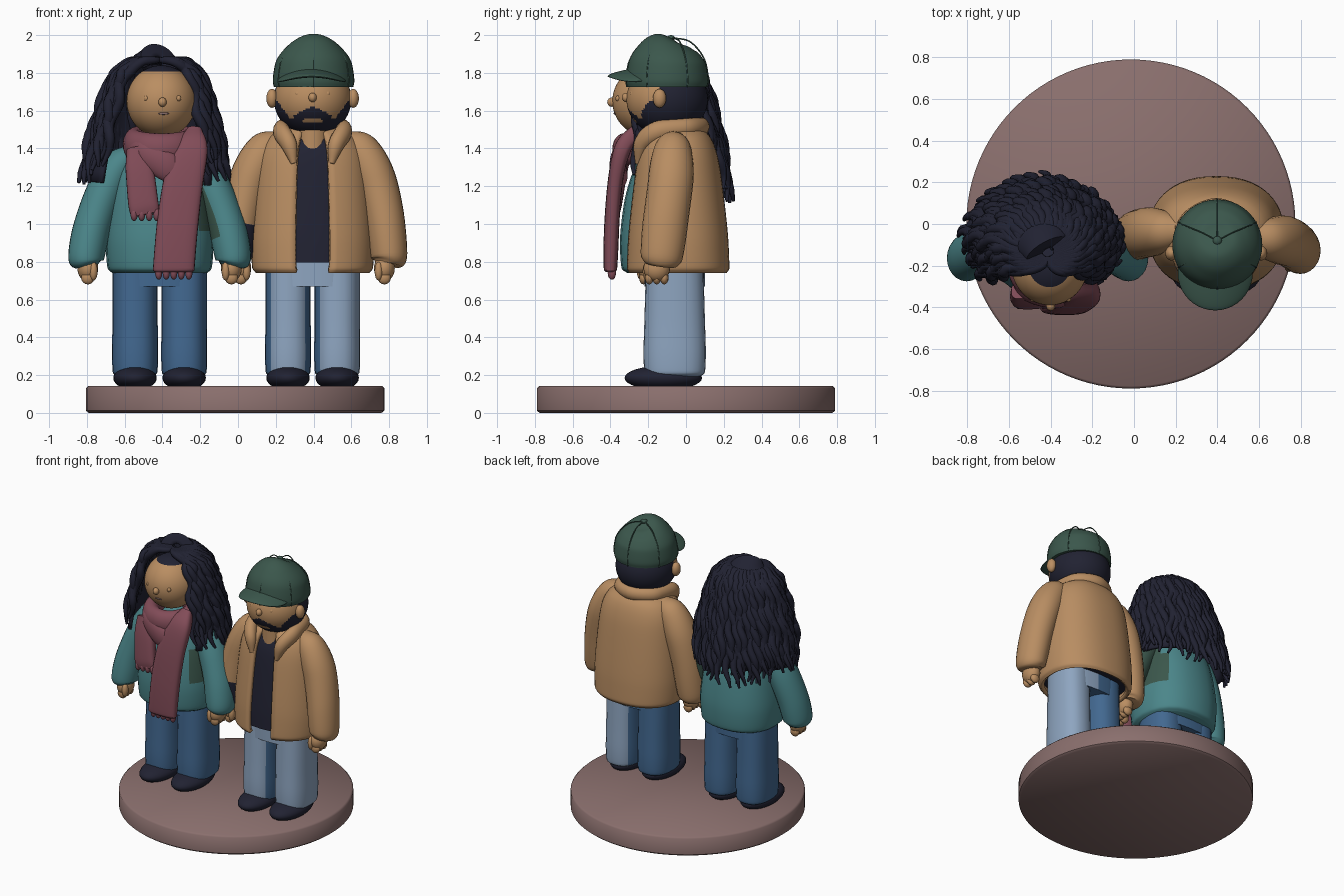
import bpy
import bmesh
import math
import random
from mathutils import Vector, Matrix

if "Cube" in bpy.data.objects:
    bpy.data.objects.remove(bpy.data.objects["Cube"])
random.seed(4)


def material(name, *rgb):
    linear = [((c / 255 + 0.055) / 1.055) ** 2.4 for c in rgb] + [1]
    mat = bpy.data.materials.new(name)
    mat.use_nodes = True
    mat.diffuse_color = linear
    mat.node_tree.nodes["Principled BSDF"].inputs["Base Color"].default_value = linear
    return mat


stone = material("dusty_brown", 138, 111, 109)
camel = material("camel", 184, 141, 98)
skin = material("skin", 186, 142, 98)
teal = material("teal", 75, 134, 138)
blue = material("denim_blue", 66, 104, 144)
pale = material("pale_denim", 142, 165, 192)
plum = material("plum", 130, 76, 88)
navy = material("dark_navy", 33, 34, 50)
green = material("cap_green", 59, 87, 76)


def finish(name, bm, colour, rule=None, thickness=0):
    """Turn a bmesh into a smooth object; rule(centre, normal) may recolour faces."""
    bm.normal_update()
    mesh = bpy.data.meshes.new(name)
    mats = [colour]
    for f in bm.faces:
        f.smooth = True
        mat = rule(f.calc_center_median(), f.normal) if rule else None
        if mat:
            if mat not in mats:
                mats.append(mat)
            f.material_index = mats.index(mat)
    bm.to_mesh(mesh)
    bm.free()
    for mat in mats:
        mesh.materials.append(mat)
    mesh.set_sharp_from_angle(angle=math.radians(50))
    obj = bpy.data.objects.new(name, mesh)
    bpy.context.collection.objects.link(obj)
    if thickness:
        mod = obj.modifiers.new("thickness", "SOLIDIFY")
        mod.thickness = thickness
    return obj


def smooth_path(pts, steps):
    """Monotone cubic through the points, component by component."""
    diffs = [[b - a for a, b in zip(p, q)] for p, q in zip(pts, pts[1:])]
    slopes = [diffs[0]]
    for d, e in zip(diffs, diffs[1:]):
        slopes.append([2 * a * b / (a + b) if a * b > 0 else 0 for a, b in zip(d, e)])
    slopes.append(diffs[-1])
    out = []
    for i, d in enumerate(diffs):
        for k in range(steps):
            t = k / steps
            h = t * t * (3 - 2 * t)
            m, w = t * (1 - t) ** 2, t * t * (t - 1)
            out.append([p + h * e + m * a + w * b for p, e, a, b
                        in zip(pts[i], d, slopes[i], slopes[i + 1])])
    return out + [list(pts[-1])]


def sweep(name, pts, colour, ref=(1, 0, 0), n=24, steps=6, gap=0, power=2, rule=None, thickness=0):
    """Loft oval rings (x, y, z, half width, half depth) along a path, open at the front by gap."""
    path = smooth_path(pts, steps)
    bm = bmesh.new()
    rings = []
    count = n + 1 if gap else n
    for i, p in enumerate(path):
        before, after = path[max(i - 1, 0)], path[min(i + 1, len(path) - 1)]
        t = (Vector(after[:3]) - Vector(before[:3])).normalized()
        u = Vector(ref)
        u = (u - t * u.dot(t)).normalized()
        v = t.cross(u)
        ring = []
        for j in range(count):
            a = -math.pi / 2 + gap + (math.tau - 2 * gap) * j / n
            c, s = [math.copysign(abs(w) ** (2 / power), w) for w in (math.cos(a), math.sin(a))]
            ring.append(bm.verts.new(Vector(p[:3]) + u * c * p[3] + v * s * p[4]))
        rings.append(ring)
    for lo, hi in zip(rings, rings[1:]):
        for j in range(n):
            k = (j + 1) % count
            bm.faces.new((lo[j], lo[k], hi[k], hi[j]))
    if not gap:
        bm.faces.new(rings[0][::-1])
        bm.faces.new(rings[-1])
    return finish(name, bm, colour, rule, thickness)


def ball(name, centre, size, colour, rule=None, warp=None, n=24):
    bm = bmesh.new()
    bmesh.ops.create_uvsphere(bm, u_segments=n, v_segments=n * 2 // 3, radius=1)
    bmesh.ops.transform(bm, matrix=Matrix.Translation(centre) @ Matrix.Diagonal((*size, 1)), verts=bm.verts)
    if warp:
        for v in bm.verts:
            v.co.z += warp(v.co)
    return finish(name, bm, colour, rule)


def lower_body(who, cx, colour, leg_rules, hip_rule):
    sweep(who + "_hips", [(cx, -0.06, z, 0.25, 0.16) for z in (0.67, 0.72, 0.86)], colour, power=2.6, rule=hip_rule)
    for side, label in ((-1, "right"), (1, "left")):
        x = cx + side * 0.13
        sweep(f"{who}_{label}_leg", [(x, -0.06, 0.19, 0.09, 0.13), (x, -0.06, 0.215, 0.118, 0.16),
              (x, -0.06, 0.32, 0.122, 0.165), (x, -0.06, 0.5, 0.12, 0.16), (x, -0.06, 0.85, 0.12, 0.15)],
              colour, power=2.4, rule=leg_rules.get(side))
        ball(f"{who}_{label}_shoe", (x, -0.12, 0.185), (0.115, 0.205, 0.065), navy)


def arm(who, label, cx, side, pts, colour, rule=None):
    """Sleeve from offsets, then a hand with thumb and fingers below the cuff."""
    pts = [(cx + side * x, y, z, a, b) for x, y, z, a, b in pts]
    sweep(f"{who}_{label}_sleeve", pts, colour, rule=rule)
    x, y = cx + side * 0.38, pts[-1][1] - 0.02
    ball(f"{who}_{label}_hand", (x, y, 0.765), (0.055, 0.07, 0.07), skin)
    ball(f"{who}_{label}_thumb", (x - side * 0.03, y - 0.05, 0.75), (0.022, 0.025, 0.05), skin, n=12)
    for k in (-1, 0, 1):
        ball(f"{who}_{label}_finger", (x, y + k * 0.04, 0.715), (0.035, 0.023, 0.035), skin, n=12)


def face(who, cx, front, z, eye):
    for k in (-1, 1):
        ball(who + "_eye", (cx + k * eye, front + 0.032, z + 0.01), (0.014, 0.014, 0.016), skin, n=12)
    ball(who + "_nose", (cx, front, z - 0.01), (0.022, 0.025, 0.025), skin, n=12)


# Base disc
sweep("base", [(-0.015, 0, z, r, r) for z, r in ((0, 0.775), (0.012, 0.79), (0.13, 0.79), (0.142, 0.778))],
      stone, n=96, steps=1)

# Man: legs with pale fronts, jacket over shirt
MX = 0.395
lower_body("man", MX, pale,
           {1: lambda c, n: blue if n.x < -0.75 else None,
            -1: lambda c, n: blue if n.y > -0.3 or abs(n.x) > 0.85 else None},
           lambda c, n: blue if n.y > -0.3 and c.x < MX else None)
jacket = [(0.74, 0.3, 0.26), (0.77, 0.32, 0.275), (0.9, 0.325, 0.27), (1.15, 0.31, 0.245),
          (1.35, 0.285, 0.215), (1.45, 0.24, 0.18), (1.52, 0.14, 0.12)]
sweep("jacket", [(MX, -0.045, z, a, b) for z, a, b in jacket], camel, n=48, gap=0.24, power=2.3, thickness=0.03)
sweep("shirt", [(MX, -0.045, max(z, 0.78 + z / 50), a - 0.025, b - 0.025) for z, a, b in jacket[1:-1]], navy, power=2.3)
half = [(-0.1, -0.255, 1.32, 0.015, 0.015), (-0.125, -0.235, 1.42, 0.045, 0.04), (-0.165, -0.15, 1.49, 0.055, 0.045),
        (-0.14, 0, 1.51, 0.05, 0.045), (0, 0.08, 1.515, 0.05, 0.045)]
loop = half + [(-x, *rest) for x, *rest in half[-2::-1]]
sweep("collar", [(MX + x, *rest) for x, *rest in loop], camel, ref=(0, 0, 1), n=16)
sweep("man_neck", [(MX, -0.12, z, 0.09, 0.1) for z in (1.38, 1.45, 1.55)], skin)

sleeve = [(0.17, -0.06, 1.45, 0.05, 0.06), (0.25, -0.07, 1.39, 0.1, 0.1), (0.33, -0.08, 1.24, 0.11, 0.12),
          (0.385, -0.11, 1, 0.105, 0.12), (0.405, -0.13, 0.82, 0.095, 0.11), (0.4, -0.135, 0.785, 0.07, 0.085)]
arm("man", "left", MX, 1, sleeve, camel)
arm("man", "right", MX, -1, [(x, y * 0.5, *rest) for x, y, *rest in sleeve], camel,
    lambda c, n: navy if c.z < 1 and n.x > 0.4 and n.y < 0.2 else None)


# Man's head with hair, beard and moustache
def beard(c, n):
    x = abs(c.x - MX)
    if c.y > -0.14:
        return navy if c.z > 1.5 or c.y > -0.1 else None
    lip = 1.535 < c.z < 1.56 and x < 0.05
    cheek = 1.56 + max(0, x - 0.12) * 1.3
    moustache = x < 0.1 and c.z < 1.625 - x * 0.5
    return navy if not lip and (c.z < cheek or moustache) else None


ball("man_head", (MX, -0.1, 1.66), (0.205, 0.215, 0.195), skin, beard, n=96)
face("man", MX, -0.315, 1.68, 0.08)
for k in (-1, 1):
    ball("man_ear", (MX + k * 0.215, -0.14, 1.665), (0.03, 0.035, 0.05), skin)

# Cap with brim, seams and button
CX = 0.4
dome = [(CX, -0.1, 1.725, 0.21, 0.212), (CX, -0.1, 1.76, 0.216, 0.218), (CX, -0.1, 1.85, 0.203, 0.205),
        (CX, -0.095, 1.93, 0.15, 0.155), (CX, -0.085, 1.975, 0.08, 0.085), (CX, -0.08, 1.985, 0.01, 0.01)]
sweep("cap", dome, green, n=40)
ball("cap_button", (CX, -0.08, 1.985), (0.022, 0.022, 0.015), green, n=12)
ball("cap_brim", (0.39, -0.235, 1.8), (0.18, 0.18, 0.022), green, n=40,
     warp=lambda c: -1.6 * (c.x - 0.39) ** 2 + 0.15 * (c.y + 0.3))
for k in range(6):
    a = math.tau * (k + 0.5) / 6
    sweep("cap_seam", [(x + r * math.cos(a), y + q * math.sin(a), z, 0.004, 0.004) for x, y, z, r, q
          in smooth_path(dome, 3)], green, ref=(-math.sin(a), math.cos(a), 0), n=6, steps=1)

# Woman: trousers, sweater, arms
WX = -0.415
lower_body("woman", WX, blue, {}, None)
sweep("sweater", [(WX, -0.08, z, a, b) for z, a, b in (
      (0.74, 0.25, 0.23), (0.765, 0.275, 0.26), (0.9, 0.285, 0.27), (1.1, 0.265, 0.25),
      (1.28, 0.225, 0.2), (1.38, 0.16, 0.15), (1.43, 0.08, 0.08))], teal, power=2.3,
      rule=lambda c, n: green if n.x > 0.75 and c.z > 0.95 else None)
sleeve = [(0.13, -0.1, 1.38, 0.05, 0.06), (0.22, -0.1, 1.3, 0.09, 0.1), (0.31, -0.12, 1.12, 0.1, 0.115),
          (0.37, -0.15, 0.93, 0.1, 0.115), (0.39, -0.165, 0.81, 0.093, 0.11), (0.385, -0.165, 0.775, 0.06, 0.08)]
arm("woman", "right", WX, -1, sleeve, teal)
arm("woman", "left", WX, 1, sleeve, teal,
    lambda c, n: green if c.z > 0.92 and (n.x < -0.5 or n.y > 0.3) else None)

# Woman's head
ball("woman_head", (-0.405, -0.195, 1.65), (0.185, 0.195, 0.19), skin,
     lambda c, n: navy if c.z > 1.81 or c.y > -0.17 else None, n=48)
face("woman", -0.4, -0.392, 1.655, 0.085)
ball("woman_mouth", (-0.395, -0.375, 1.585), (0.03, 0.008, 0.007), stone, n=12)

# Hair: a shell open at the face, covered in wavy locks
outline = [(0.03, 1.87), (0.14, 1.865), (0.225, 1.79), (0.28, 1.64), (0.33, 1.45), (0.375, 1.22)]


def hair_ring(s):
    i = min(int(s * 5), 4)
    f = s * 5 - i
    r, z = [p + (q - p) * f for p, q in zip(outline[i], outline[i + 1])]
    return -0.415 - 0.03 * s, -0.13 + 0.05 * s, z, r, r * (0.88 - 0.1 * s)


shell = [hair_ring(k / 10) for k in range(10, -1, -1)]
sweep("hair_shell", [(x, y, z, a * 0.95, b * 0.95) for x, y, z, a, b in shell], navy,
      n=40, steps=2, gap=0.9, thickness=0.02)
LOCKS = 84
for k in range(LOCKS):
    start = math.tau * (k + 0.5) / LOCKS - math.pi
    share = abs(start) / math.pi
    end = math.copysign(0.84 + (math.pi - 0.84) * share, start)
    length = 0.93 + 0.13 * share + random.uniform(-0.05, 0.05)
    size, phase = random.uniform(0.96, 1.05), random.uniform(0, math.tau)
    pts = []
    for j in range(23):
        s = length * j / 22
        t = min(s / 0.36, 1)
        a = start + (end - start) * t * t * (3 - 2 * t) + 0.06 * t * math.sin(s * 26 + phase)
        x, y, z, rx, ry = hair_ring(s)
        grow = size + 0.035 * math.cos(s * 26 + phase)
        thick = 0.027 * min(1, 0.45 + 2 * s, 0.3 + 5 * (length - s))
        pts.append((x + rx * grow * math.sin(a), y - ry * grow * math.cos(a), z, thick, thick))
    sweep("hair_lock", pts, navy, ref=(math.cos(end), math.sin(end), 0), n=8, steps=2)

# Scarf: neck wrap, two hanging ends and a fringe
wrap = []
for k in range(17):
    a = math.tau * k / 16
    wrap.append((-0.405 + 0.145 * math.sin(a), -0.19 + 0.14 * math.cos(a), 1.42 + 0.025 * math.cos(a), 0.085, 0.06))
sweep("scarf_wrap", wrap, plum, ref=(0, 0, 1), steps=3)
sweep("scarf_fold", [(-0.57, -0.22, 1.42, 0.06, 0.04), (-0.5, -0.33, 1.37, 0.07, 0.045),
      (-0.38, -0.36, 1.31, 0.08, 0.045), (-0.28, -0.34, 1.24, 0.06, 0.03)], plum, ref=(0, 0, 1))
sweep("scarf_short_end", [(-0.54, -0.32, 1.4, 0.05, 0.04), (-0.52, -0.35, 1.28, 0.075, 0.04),
      (-0.5, -0.375, 1.1, 0.08, 0.035), (-0.49, -0.38, 1.05, 0.075, 0.025)], plum, power=3)
sweep("scarf_long_end", [(-0.23, -0.26, 1.49, 0.04, 0.04), (-0.24, -0.33, 1.41, 0.08, 0.045),
      (-0.29, -0.375, 1.22, 0.105, 0.04), (-0.325, -0.395, 0.95, 0.11, 0.04),
      (-0.34, -0.4, 0.76, 0.11, 0.035), (-0.34, -0.4, 0.745, 0.1, 0.025)], plum, power=3)
for x, z, count in ((-0.34, 0.74, 5), (-0.49, 1.05, 4)):
    for k in range(count):
        ball("scarf_fringe", (x + (k - (count - 1) / 2) * 0.04, z / 60 - 0.405, z), (0.019, 0.022, 0.035), plum, n=12)
